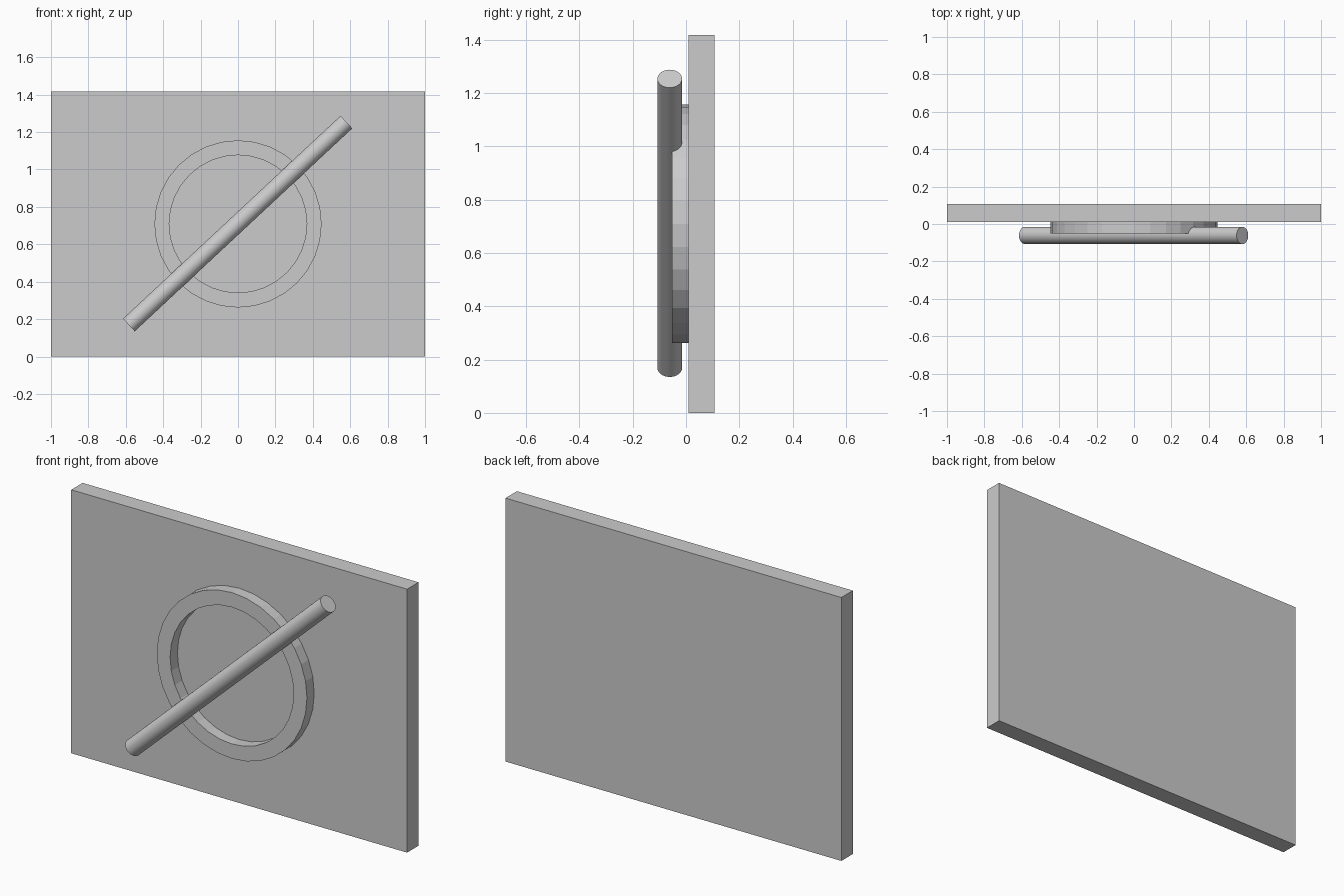
import bpy, bmesh, math
from mathutils import Matrix, Vector

cube = bpy.data.objects.get("Cube")
if cube:
    bpy.data.objects.remove(cube, do_unlink=True)

# Single light grey finish
grey = bpy.data.materials.new("light_grey")
grey.use_nodes = True
colour = (0.6, 0.6, 0.6, 1)
grey.diffuse_color = colour
grey.node_tree.nodes["Principled BSDF"].inputs["Base Color"].default_value = colour

SIDES = 32
MID_Z = 0.709


def add_part(name, bm):
    bmesh.ops.recalc_face_normals(bm, faces=bm.faces)
    mesh = bpy.data.meshes.new(name)
    bm.to_mesh(mesh)
    bm.free()
    mesh.materials.append(grey)
    obj = bpy.data.objects.new(name, mesh)
    bpy.context.collection.objects.link(obj)
    return obj


# Back panel
bm = bmesh.new()
bmesh.ops.create_cube(bm, size=1)
bmesh.ops.scale(bm, vec=(2, 0.097, 2 * MID_Z), verts=bm.verts)
bmesh.ops.translate(bm, vec=(0, 0.0585, MID_Z), verts=bm.verts)
add_part("back_panel", bm)

# Raised ring: rectangular section revolved around the y axis
bm = bmesh.new()
outer, inner, front, back = 0.447, 0.368, -0.052, 0.01
section = [(inner, front), (outer, front), (outer, back), (inner, back)]
verts = [bm.verts.new((r, y, 0)) for r, y in section]
edges = [bm.edges.new((verts[i], verts[i - 1])) for i in range(len(verts))]
bmesh.ops.spin(bm, geom=verts + edges, cent=(0, 0, 0), axis=(0, 1, 0),
               angle=math.tau, steps=SIDES, use_merge=True)
bmesh.ops.remove_doubles(bm, verts=bm.verts, dist=0.0001)
bmesh.ops.translate(bm, vec=(0, 0, MID_Z), verts=bm.verts)
add_part("ring", bm)

# Diagonal rod lying across the ring
bm = bmesh.new()
axis = Vector((1.163, 0, 1.085))
turn = axis.to_track_quat("Z", "Y").to_matrix().to_4x4()
bmesh.ops.create_cone(bm, cap_ends=True, segments=SIDES, radius1=0.046,
                      radius2=0.046, depth=axis.length,
                      matrix=Matrix.Translation((-0.002, -0.061, MID_Z + 0.002)) @ turn)
rod = add_part("diagonal_rod", bm)
bpy.context.view_layer.objects.active = rod
rod.select_set(True)
bpy.ops.object.shade_smooth_by_angle(angle=math.radians(30))
